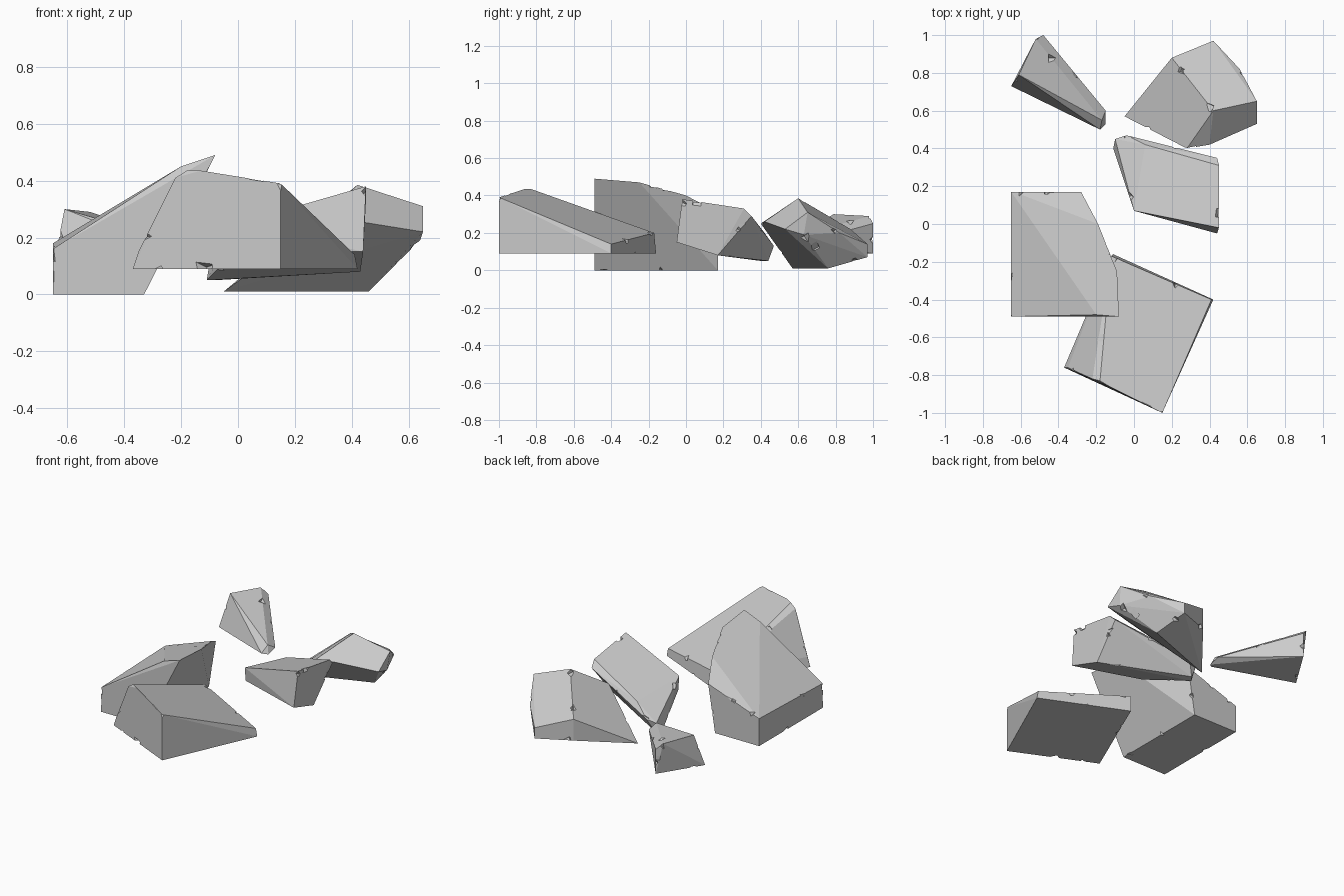
import bpy
import bmesh
import random
from mathutils import Matrix, Vector, Euler

random.seed(7)

default_cube = bpy.data.objects.get("Cube")
if default_cube:
    bpy.data.objects.remove(default_cube, do_unlink=True)

# One plain stone colour for every boulder
stone = bpy.data.materials.new("stone_grey")
stone.use_nodes = True
stone_colour = (0.6, 0.6, 0.6, 1)
stone.diffuse_color = stone_colour
for node in stone.node_tree.nodes:
    if node.type == "BSDF_PRINCIPLED":
        node.inputs["Base Color"].default_value = stone_colour
        node.inputs["Roughness"].default_value = 0.9


def new_object(name, bm):
    """Turn a bmesh into a flat shaded object."""
    mesh = bpy.data.meshes.new(name)
    bm.to_mesh(mesh)
    bm.free()
    mesh.materials.append(stone)
    obj = bpy.data.objects.new(name, mesh)
    bpy.context.scene.collection.objects.link(obj)
    return obj


def chip_cutter(name, bm, count):
    """Small turned blocks sitting on the sharp edges, used to knock out chips."""
    sharp = [e for e in bm.edges if len(e.link_faces) == 2
             and e.calc_face_angle(0) > 0.5 and e.calc_length() > 0.12]
    cutter = bmesh.new()
    for _ in range(count):
        edge = random.choice(sharp)
        start, end = (v.co for v in edge.verts)
        outward = sum((f.normal for f in edge.link_faces), Vector()).normalized()
        size = random.uniform(0.025, 0.05)
        spot = start.lerp(end, random.uniform(0.05, 0.95)) + outward * size * 0.45
        turn = Euler([random.uniform(0, 3) for _ in range(3)]).to_matrix().to_4x4()
        stretch = Matrix.Diagonal((size, size * 1.6, size, 1))
        bmesh.ops.create_cube(cutter, size=1,
                              matrix=Matrix.Translation(spot) @ turn @ stretch)
    return new_object(name, cutter)


def boulder(name, lower, upper, chips):
    """Angular broken block from its lower and upper corner points."""
    bm = bmesh.new()
    for corner in lower + upper:
        bm.verts.new(corner)
    hull = bmesh.ops.convex_hull(bm, input=bm.verts)
    loose = {g for g in hull["geom_interior"] + hull["geom_unused"]
             if isinstance(g, bmesh.types.BMVert)}
    bmesh.ops.delete(bm, geom=list(loose), context="VERTS")
    bmesh.ops.dissolve_limit(bm, angle_limit=0.1, verts=bm.verts, edges=bm.edges)
    bmesh.ops.recalc_face_normals(bm, faces=bm.faces)
    bm.normal_update()
    cutter = chip_cutter(name + "_chips", bm, chips)
    obj = new_object(name, bm)
    cutter.hide_render = True

    # Cut the chips, keep the result and drop the cutter
    cut = obj.modifiers.new("edge_chips", "BOOLEAN")
    cut.operation = "DIFFERENCE"
    cut.solver = "EXACT"
    cut.use_self = True
    cut.object = cutter
    bpy.context.view_layer.update()
    graph = bpy.context.evaluated_depsgraph_get()
    chipped = bpy.data.meshes.new_from_object(obj.evaluated_get(graph))
    obj.modifiers.clear()
    obj.data = chipped
    bpy.data.objects.remove(cutter, do_unlink=True)
    return obj


# Tall leaning block with an overhanging side
boulder(
    "leaning_boulder",
    [(-.65, -.49, 0), (-.33, -.49, 0), (-.33, .17, 0), (-.65, .17, 0)],
    [(-.65, -.49, .16), (-.45, -.49, .28), (-.27, -.48, .41), (-.2, -.48, .45),
     (-.08, -.49, .49), (-.09, -.25, .47), (-.19, 0, .4), (-.28, .17, .31),
     (-.34, -.2, .35), (-.61, .16, .2), (-.65, .17, .18)],
    12)

# Wide wedge at the front, high on its front edge
boulder(
    "front_wedge_boulder",
    [(-.37, -.76, .09), (.15, -1, .09), (.42, -.4, .09), (-.11, -.16, .09)],
    [(-.35, -.76, .15), (-.22, -.82, .41), (-.18, -.83, .435),
     (-.13, -.86, .435), (.15, -1, .39), (.41, -.4, .14), (-.12, -.17, .2),
     (-.15, -.5, .32)],
    12)

# Tilted block in the middle
boulder(
    "middle_boulder",
    [(-.11, .4, .05), (-.08, .44, .05), (0, .08, .16), (.44, -.05, .15),
     (.43, .17, .08)],
    [(0, .07, .25), (.45, -.02, .38), (.45, .31, .33), (.44, .35, .29),
     (.06, .42, .2), (-.04, .47, .13), (-.1, .45, .11)],
    9)

# Ridged block at the back, with one big sloping underside
boulder(
    "ridged_boulder",
    [(-.05, .57, .01), (.46, .76, .01), (.2, .88, .08), (.42, .97, .07)],
    [(.28, .4, .25), (.4, .42, .26), (.42, .6, .385), (.2, .88, .22),
     (.42, .97, .14), (.56, .82, .2), (.65, .65, .31), (.65, .53, .22),
     (.64, .63, .19)],
    10)

# Small tapering shard in the back corner
boulder(
    "small_shard",
    [(-.65, .73, .09), (-.18, .5, .13), (-.15, .53, .12), (-.48, 1, .09)],
    [(-.61, .79, .3), (-.52, .98, .29), (-.48, 1, .25), (-.15, .6, .14),
     (-.17, .55, .17)],
    7)
